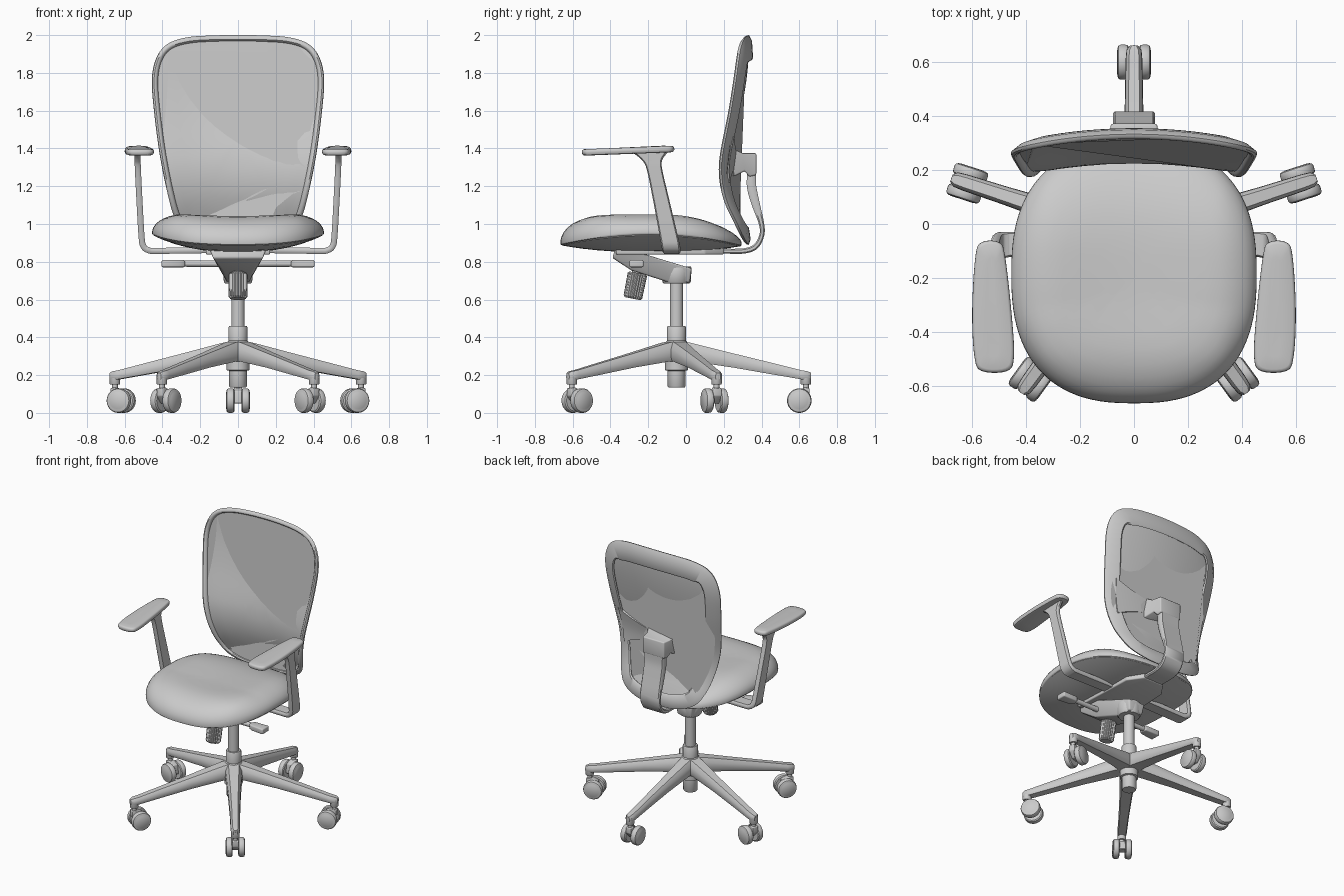
import bpy, bmesh, math
from mathutils import Vector

if "Cube" in bpy.data.objects:
    bpy.data.objects.remove(bpy.data.objects["Cube"])

CY = -0.05  # y of the column


def finish(name, bm, angle=35, bevel=0, solid=0, subsurf=0):
    bmesh.ops.recalc_face_normals(bm, faces=bm.faces)
    me = bpy.data.meshes.new(name)
    bm.to_mesh(me)
    bm.free()
    ob = bpy.data.objects.new(name, me)
    bpy.context.collection.objects.link(ob)
    bpy.ops.object.select_all(action='DESELECT')
    bpy.context.view_layer.objects.active = ob
    ob.select_set(True)
    if solid:
        m = ob.modifiers.new("solid", 'SOLIDIFY')
        m.thickness, m.offset = solid, 0
    if bevel:
        m = ob.modifiers.new("bevel", 'BEVEL')
        m.width, m.segments, m.limit_method = bevel, 3, 'ANGLE'
    if subsurf:
        m = ob.modifiers.new("subsurf", 'SUBSURF')
        m.levels = subsurf
    for m in list(ob.modifiers):
        bpy.ops.object.modifier_apply(modifier=m.name)
    bpy.ops.object.shade_smooth_by_angle(angle=math.radians(angle))
    return ob


def loft(name, rings, caps=True, loop=False, **kw):
    bm = bmesh.new()
    rv = [[bm.verts.new(p) for p in r] for r in rings]
    n = len(rv[0])
    for a, b in zip(rv, rv[1:] + (rv[:1] if loop else [])):
        for i in range(n):
            j = (i + 1) % n
            bm.faces.new((a[i], a[j], b[j], b[i]))
    if caps and not loop:
        bm.faces.new(rv[0])
        bm.faces.new(rv[-1])
    return finish(name, bm, **kw)


def catmull(pts, n=6, closed=False):
    k, out = len(pts), []
    get = (lambda i: pts[i % k]) if closed else (lambda i: pts[max(0, min(k - 1, i))])
    for i in range(k if closed else k - 1):
        for s in range(n):
            t = s / n
            out.append(tuple(0.5 * (2 * b + (c - a) * t + (2 * a - 5 * b + 4 * c - d) * t * t
                                    + (3 * b - a - 3 * c + d) * t ** 3)
                             for a, b, c, d in zip(get(i - 1), get(i), get(i + 1), get(i + 2))))
    return out if closed else out + [tuple(pts[-1])]


def tube(name, p0, p1, radii, n=32, ridge=0, **kw):
    """Turned part: radii is a list of (fraction along axis, radius)."""
    p0, p1 = Vector(p0), Vector(p1)
    d = p1 - p0
    q = d.to_track_quat('Z', 'Y')
    rings = [[p0 + d * f + q @ Vector(((r - ridge * (i % 2)) * math.cos(2 * math.pi * i / n),
                                       (r - ridge * (i % 2)) * math.sin(2 * math.pi * i / n), 0))
              for i in range(n)] for f, r in radii]
    return loft(name, rings, **kw)


# five-star base with twin-wheel casters
for k in range(5):
    a = math.radians(90 + 72 * k)
    u, w = Vector((math.cos(a), math.sin(a), 0)), Vector((-math.sin(a), math.cos(a), 0))
    o = Vector((0, CY, 0))

    def P(r, s, z):
        return o + u * r + w * s + Vector((0, 0, z))

    rings = []
    for r, hw, zb, zt in [(0, .06, .27, .385), (.08, .056, .272, .37), (.3, .042, .24, .315),
                          (.5, .034, .205, .266), (.66, .031, .178, .226), (.695, .028, .175, .22),
                          (.712, .014, .177, .212)]:
        h = zt - zb
        rings.append([P(r, s * hw, zb + f * h) for s, f in
                      [(-.8, 0), (.8, 0), (1, .25), (.95, .7), (.6, 1), (-.6, 1), (-.95, .7), (-1, .25)]])
    loft("base_leg", rings, angle=40)
    tube("caster_stem", P(.685, 0, .15), P(.685, 0, .2), [(0, .025), (.1, .028), (1, .028)], n=20)
    tube("caster_pin", P(.685, 0, .09), P(.685, 0, .16), [(0, .015), (1, .015)], n=16)
    loft("caster_body", [[P(r, s * .022, z) for r, z in
                          [(.62, .05), (.67, .05), (.705, .09), (.705, .13), (.68, .135), (.63, .115)]]
                         for s in (-1, 1)], bevel=.005)
    tube("caster_axle", P(.65, -.05, .065), P(.65, .05, .065), [(0, .015), (1, .015)], n=16)
    for s in (-1, 1):
        tube("caster_wheel", P(.65, s * .019, .065), P(.65, s * .063, .065),
             [(0, .056), (.12, .063), (.3, .065), (.7, .065), (.88, .061), (.97, .052), (.97, .046),
              (1.0, .044)], n=36)

# hub, gas column
tube("base_hub", (0, CY, .135), (0, CY, .46),
     [(0, .043), (.02, .047), (.27, .047), (.28, .06), (.4, .06), (.72, .06), (.76, .05), (.98, .05), (1, .046)])
tube("gas_column", (0, CY, .44), (0, CY, .70), [(0, .035), (1, .035)])

# tilt mechanism
tube("mechanism_socket", (0, CY, .685), (0, CY, .775), [(0, .068), (.1, .075), (.9, .08), (1, .075)])
prof = [(-.375, .87, .15), (-.39, .82, .135), (-.29, .755, .085), (-.09, .69, .06), (.02, .69, .055),
        (.03, .765, .065), (-.12, .81, .1), (-.28, .86, .145)]
loft("mechanism_housing", [[(s * h, y, z) for y, z, h in prof] for s in (-1, 1)], bevel=.01)
loft("seat_plate", [[(x, y, z) for x, y in [(-.17, -.37), (.17, -.37), (.15, .1), (.08, .2), (-.08, .2), (-.15, .1)]]
                    for z in (.838, .875)], bevel=.008)
tube("tension_shaft", (0, -.245, .79), (0, -.262, .72), [(0, .03), (1, .03)])
tube("tension_knob", (0, -.256, .74), (0, -.283, .605),
     [(0, .044), (.06, .052), (.92, .05), (1, .042)], n=48, ridge=.004, angle=20)
for s in (-1, 1):
    tube("lever_rod", (s * .08, -.25, .79), (s * .31, -.25, .79), [(0, .018), (1, .016)], n=16)
    loft("lever_paddle", [[(s * x, y, z + .79) for x, y in
                           [(.28, -.275), (.31, -.29), (.405, -.30), (.405, -.225), (.29, -.225)]]
                          for z in (-.019, .019)], bevel=.008)

# seat: cushion over a shallow shell
SY, SA, SB, N = -.185, .455, .48, 96


def seat_point(i, t):
    a = 2 * math.pi * i / N
    c, s = math.cos(a), math.sin(a)
    p = 2 / 2.5
    x, v = math.copysign(abs(c) ** p, c), math.copysign(abs(s) ** p, s)
    rim = .955 - (.055 if v < 0 else .06) * v * v
    return SA * x * t, SY + SB * v * t, rim


def cushion(i, t):
    x, y, rim = seat_point(i, t)
    top = 1.035 + .027 * min((x / .3) ** 2, 1.2) - .055 * max(0, (y + .1) / .4) ** 2
    top += .018 * max(0, min(1, (-.3 - y) / .2))
    return x, y, rim + (top - rim) * (1 - t ** 4) ** .5


def shell(i, t):
    x, y, rim = seat_point(i, t)
    return x, y, rim - .012 - (rim - .012 - .85) * (1 - t ** 2.4)


ts = [.02, .15, .3, .45, .58, .7, .8, .87, .92, .96, .985, .996, 1]
rings = [[cushion(i, t) for i in range(N)] for t in ts]
for t, dz in [(.998, .008), (.985, .012), (.5, .012)]:
    rings.append([(seat_point(i, t)[0], seat_point(i, t)[1], seat_point(i, 1)[2] - dz) for i in range(N)])
loft("seat_cushion", rings, angle=50)
loft("seat_shell", [[shell(i, t) for i in range(N)] for t in (.02, .2, .4, .6, .75, .88, .96, .985)]
     + [[(seat_point(i, .97)[0], seat_point(i, .97)[1], seat_point(i, 1)[2]) for i in range(N)]], angle=40)

# backrest: curved surface, outline, frame and mesh
SPINE = catmull([(.8, .345), (.9, .322), (1.0, .29), (1.1, .248), (1.2, .224), (1.3, .22), (1.4, .235),
                 (1.6, .28), (1.8, .313), (2.0, .325), (2.1, .33)], 8)


def back_y(x, z):
    for (z0, y0), (z1, y1) in zip(SPINE, SPINE[1:]):
        if z <= z1:
            break
    return y0 + (y1 - y0) * (z - z0) / (z1 - z0) - .05 * (x / .45) ** 2


half = [(.14, 1.998), (.27, 1.988), (.37, 1.955), (.43, 1.885), (.456, 1.77), (.445, 1.6), (.415, 1.37),
        (.375, 1.17), (.335, 1.03), (.275, .945), (.15, .897)]
outline = catmull([(0, 2.0)] + half + [(0, .89)] + [(-x, z) for x, z in reversed(half)], 5, True)
M = len(outline)


def inset(i, d, dy):
    (x0, z0), (x1, z1) = outline[i - 1], outline[(i + 1) % M]
    n = Vector((z1 - z0, x0 - x1)).normalized()  # points inward for a clockwise loop
    d *= 1 + .35 * max(0, -n.y) ** 2 if d > .06 else 1
    x, z = outline[i][0] - abs(n.x) * d * math.copysign(1, outline[i][0]), outline[i][1] + n.y * d
    return x, back_y(x, z) + dy, z


for i, (x, z) in enumerate(outline):
    if abs(x) < 1e-6:
        outline[i] = (1e-6, z)
section = [(0, .008), (.003, -.002), (.012, -.009), (.022, -.009), (.03, -.002), (.034, .012),
           (.095, .024), (.098, .03), (.09, .036), (.03, .026)]
zc = [1 if (outline[i - 1][0] > outline[(i + 1) % M][0]) == (outline[i][1] > 1.4) else -1 for i in range(M)]


def inset_safe(i, d, dy):
    (x0, z0), (x1, z1) = outline[i - 1], outline[(i + 1) % M]
    n = Vector((z1 - z0, x0 - x1)).normalized()
    if n.dot(Vector((-outline[i][0], 1.45 - outline[i][1]))) < 0:
        n = -n
    if d > .06:
        d *= 1 + .35 * max(0, -n.y) ** 2
    x, z = outline[i][0] + n.x * d, outline[i][1] + n.y * d
    return x, back_y(x, z) + dy, z


loft("back_frame", [[inset_safe(i, d, dy) for d, dy in section] for i in range(M)], loop=True, angle=40)
rings = []
for t in (.02, .15, .3, .45, .6, .75, .88, 1):
    ring = []
    for i in range(M):
        x, _, z = inset_safe(i, .03, 0)
        x, z = x * t, 1.45 + (z - 1.45) * t
        ring.append((x, back_y(x, z) + .008, z))
    rings.append(ring)
loft("back_mesh", rings, solid=.008, angle=40)

# lumbar band behind the mesh
bm = bmesh.new()
cols = []
for k in range(25):
    f = k / 12 - 1
    col = []
    for j in range(5):
        z = (1.30 - .08 * f * f) * (1 - j / 4) + (1.375 + .09 * f * f) * j / 4
        x = f * (.32 + .127 * (z - 1.15))
        col.append(bm.verts.new((x, back_y(x, z) + .026, z)))
    cols.append(col)
for a, b in zip(cols, cols[1:]):
    for j in range(4):
        bm.faces.new((a[j], b[j], b[j + 1], a[j + 1]))
finish("lumbar_band", bm, solid=.022)

# back support: bracket and curved upright bar
loft("back_bracket", [[(s * h, y, z) for y, z, h in
                       [(.245, 1.40, .13), (.30, 1.375, .1), (.372, 1.375, .085), (.372, 1.26, .085),
                        (.335, 1.25, .085), (.31, 1.28, .1), (.25, 1.25, .13)]] for s in (-1, 1)], bevel=.008)
bar = catmull([(0, .858, .012), (.2, .856, .013), (.31, .858, .014), (.37, .882, .014), (.401, .94, .013),
               (.4, 1.0, .014), (.368, 1.11, .022), (.347, 1.2, .025), (.348, 1.28, .022)], 5)
rings = []
for i, (y, z, h) in enumerate(bar):
    a, b = bar[max(0, i - 1)], bar[min(len(bar) - 1, i + 1)]
    n = Vector((a[1] - b[1], b[0] - a[0])).normalized() * h
    rings.append([(sx * .078, y + n.x * sn, z + n.y * sn) for sx, sn in
                  [(-1, -.5), (-.9, -1), (.9, -1), (1, -.5), (1, .5), (.9, 1), (-.9, 1), (-1, .5)]])
loft("back_upright", rings, angle=40)

# armrests
for s in (-1, 1):
    path = catmull([(.14, .862, -.075, .045), (.42, .858, -.075, .046), (.475, .862, -.077, .048),
                    (.502, .885, -.081, .049), (.511, .94, -.092, .048), (.522, 1.13, -.132, .043),
                    (.53, 1.29, -.167, .041), (.531, 1.34, -.18, .055), (.532, 1.378, -.19, .092)], 6)
    rings = []
    for i, (x, z, y, h) in enumerate(path):
        a, b = path[max(0, i - 1)], path[min(len(path) - 1, i + 1)]
        n = Vector((a[1] - b[1], b[0] - a[0])).normalized() * .016
        rings.append([(s * (x + n.x * v), y + h * w, z + n.y * v) for w, v in
                      [(-1, -.4), (-.85, -1), (.85, -1), (1, -.4), (1, .4), (.85, 1), (-.85, 1), (-1, .4)]])
    loft("arm_support", rings, angle=40)
    pad = catmull([(.50, -.068), (.565, -.068), (.588, -.12), (.60, -.32), (.592, -.49), (.565, -.545),
                   (.47, -.545), (.445, -.49), (.455, -.32), (.478, -.12)], 5, True)
    rings = []
    for f, dz in [(.8, .0), (.93, .003), (1, .014), (.99, .024), (.94, .031), (.85, .034), (.3, .035)]:
        rings.append([(s * (.523 + (x - .523) * f), -.31 + (y + .31) * (1 - (1 - f) * .35),
                       1.362 + (y + .55) * .036 + dz) for x, y in pad])
    loft("arm_pad", rings, angle=45)
